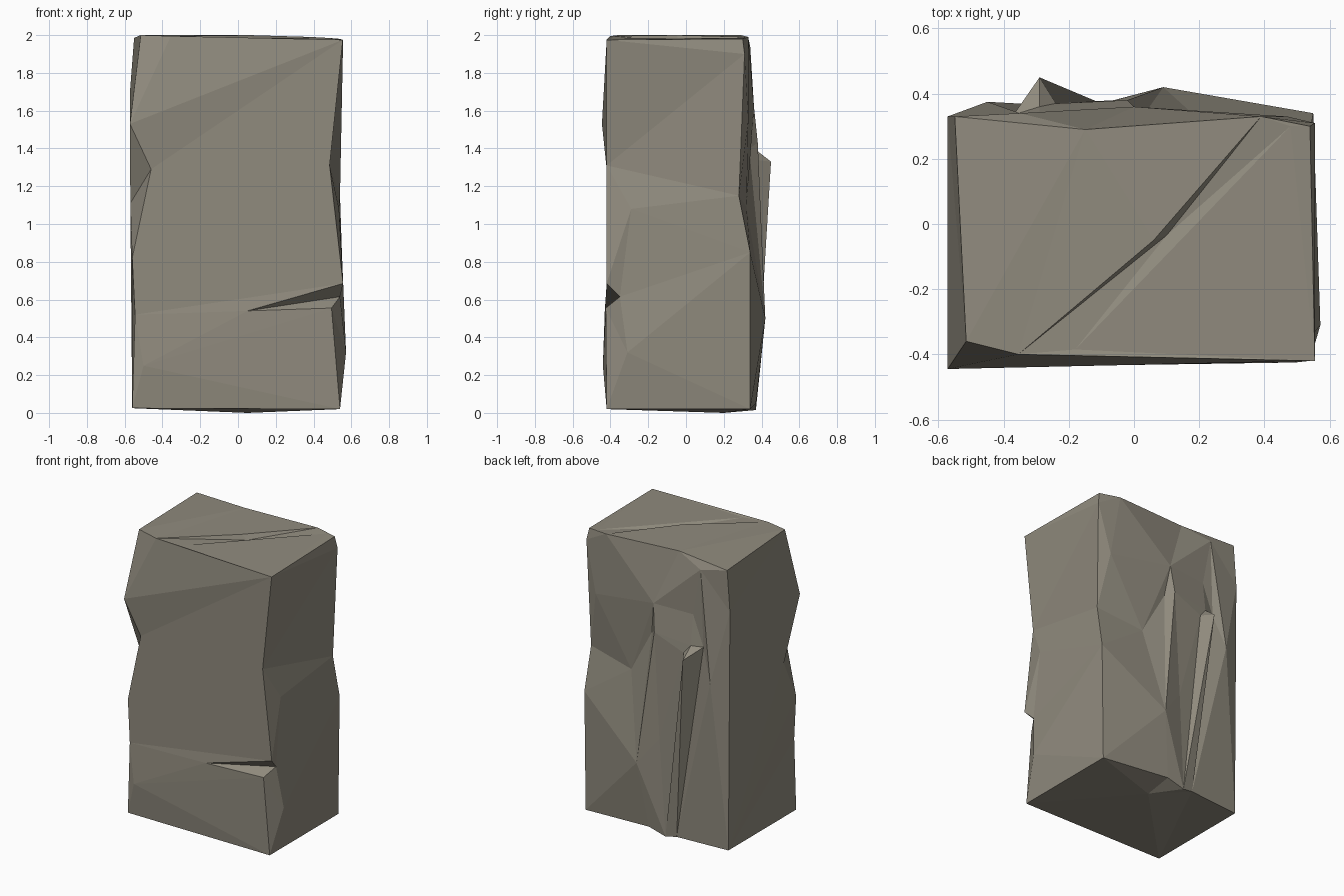
import bpy, bmesh
from mathutils import Vector
from mathutils.geometry import delaunay_2d_cdt

if "Cube" in bpy.data.objects:
    bpy.data.objects.remove(bpy.data.objects["Cube"])

stone = bpy.data.materials.new("weathered stone")
stone.diffuse_color = (0.28, 0.258, 0.208, 1)
stone.use_nodes = True
stone.node_tree.nodes["Principled BSDF"].inputs["Base Color"].default_value = stone.diffuse_color

bm = bmesh.new()


def panel(outline, inner, creases, a, b):
    """Fill one side of the rock with triangles, seen along the axis that is not a or b."""
    pts = outline + [p for p in inner if p not in outline]
    flat = [Vector((p[a], p[b])) for p in pts]
    edges = [(pts.index(p), pts.index(q)) for p, q in creases]
    out = delaunay_2d_cdt(flat, edges, [list(range(len(outline)))], 1, 1e-6)
    verts = []
    for co, orig in zip(out[0], out[3]):
        if orig:
            p = pts[orig[0]]
        else:  # crossing creases: borrow the depth of the nearest point
            near = min(pts, key=lambda q: (q[a] - co[0]) ** 2 + (q[b] - co[1]) ** 2)
            p = list(near)
            p[a], p[b] = co
        verts.append(bm.verts.new(p))
    for f in out[2]:
        bm.faces.new([verts[i] for i in f])


# Corner edges of the block, bottom to top
FL = [(-.56, -.42, .025), (-.545, -.42, .52), (-.56, -.42, .82), (-.46, -.42, 1.29),
      (-.572, -.445, 1.53), (-.515, -.36, 2.0)]
FR = [(.54, -.42, .02), (.495, -.425, .555), (.54, -.35, .615), (.556, -.42, .685),
      (.485, -.42, 1.31), (.555, -.42, 1.975)]
BR = [(.54, .34, .02), (.55, .34, .85), (.54, .28, 1.15), (.555, .31, 1.9), (.54, .30, 1.98)]
BL = [(-.56, .33, .025), (-.572, .33, 1.7), (-.55, .33, 1.985)]

# Front, with the chipped slot at lower right
slot, chip, lip = (.05, -.43, .54), (-.5, -.44, .25), (-.355, -.40, 1.995)
panel(FL[:1] + FR + [lip] + FL[:0:-1], [slot, chip],
      [(FL[1], FR[3]), (FL[1], slot), (slot, FR[2]), (slot, FR[1]), (chip, FR[1]),
       (chip, FR[0]), (chip, slot), (FL[4], FR[5]), (FL[4], lip), (FL[3], FR[5])], 0, 2)

# Right side
belly, low, dent = (.572, -.31, .32), (.535, -.29, 1.08), (.555, -.34, .63)
panel(FR[:1] + BR + FR[:0:-1], [belly, low],
      [(belly, BR[1]), (low, BR[2]), (low, BR[1]), (FR[5], BR[3]), (belly, BR[0]),
       (FR[2], BR[1])], 1, 2)

# Left side
hollow = (-.57, -.27, 1.11)
panel(BL[:1] + FL + BL[:0:-1], [hollow], [(hollow, FL[3]), (hollow, FL[4])], 1, 2)

# Top, with a diagonal groove
g_far, g_back = (.39, .33, 1.99), (-.15, .29, 2.0)
g_mid, g_deep, g_lip = (.06, -.05, 2.0), (.1, -.035, 1.965), (.48, .30, 1.985)
g_near = (-.18, -.385, 1.985)
panel([FL[-1], lip, FR[-1], BR[-1], g_far, g_back, BL[-1]], [g_mid, g_deep, g_lip, g_near],
      [(lip, g_mid), (g_mid, g_far), (lip, g_deep), (g_deep, g_far), (g_near, g_lip)], 0, 1)

# Back, with two split ridges and a scooped shoulder
foot = [(.03, .37, .05), (-.1, .37, .015), (-.18, .36, .03)]
peak, ledge, cleft = (-.29, .45, 1.33), (-.29, .36, 1.40), (-.37, .335, 1.40)
slab, brow, nook = (-.02, .38, 1.43), (0, .36, 1.62), (-.29, .335, 1.61)
scoop, shoulder, knee = (.2, .32, 1.09), (.47, .33, 1.55), (.09, .42, .5)
split, rib, crown = (-.06, .38, .69), (-.45, .375, 1.18), (-.35, .34, 1.94)
side, gully = (.03, .335, 1.40), (-.24, .37, 1.34)
panel(BR[:1] + foot + BL + [g_back, g_far] + BR[:0:-1],
      [peak, ledge, cleft, slab, brow, nook, scoop, shoulder, knee, split, rib, crown, side, gully],
      [(peak, foot[1]), (peak, foot[2]), (cleft, foot[2]), (peak, ledge), (peak, cleft),
       (ledge, slab), (slab, knee), (knee, foot[0]), (slab, split), (gully, foot[1]),
       (crown, brow), (brow, scoop), (nook, slab), (crown, nook), (rib, crown),
       (rib, BL[0]), (shoulder, scoop), (shoulder, brow), (scoop, BR[1]), (side, knee),
       (knee, BR[0])], 0, 2)

# Underside
panel([FL[0], FR[0], BR[0]] + foot + [BL[0]], [(.05, .2, 0)], [], 0, 1)

# Join the sides into one closed block
bmesh.ops.remove_doubles(bm, verts=bm.verts, dist=0.0005)
bmesh.ops.recalc_face_normals(bm, faces=bm.faces)
mesh = bpy.data.meshes.new("rock_pillar")
bm.to_mesh(mesh)
bm.free()
mesh.materials.append(stone)
bpy.context.collection.objects.link(bpy.data.objects.new("rock_pillar", mesh))
